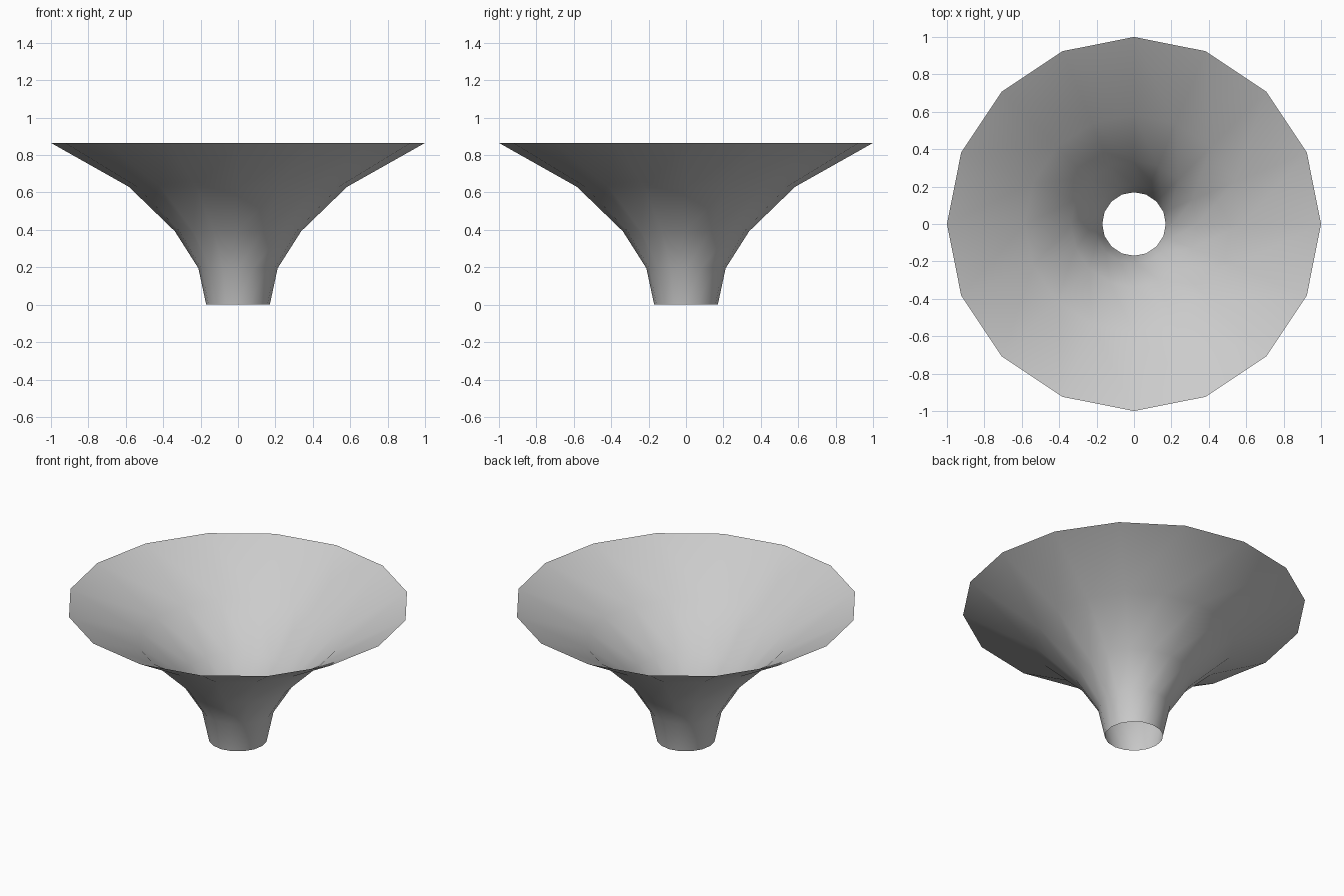
import bpy, bmesh, math

cube = bpy.data.objects.get("Cube")
if cube:
    bpy.data.objects.remove(cube, do_unlink=True)

SIDES = 16
# Flared profile from the narrow neck to the wide rim: (radius, height)
PROFILE = [(0.17, 0), (0.212, 0.195), (0.338, 0.393), (0.583, 0.63), (1.0, 0.865)]

grey = bpy.data.materials.new("light_grey")
grey.use_nodes = True
colour = (0.6, 0.6, 0.6, 1)
grey.diffuse_color = colour
grey.node_tree.nodes["Principled BSDF"].inputs["Base Color"].default_value = colour

# Open thin-walled horn: one ring per profile point, bridged by quads
bm = bmesh.new()
rings = []
for radius, height in PROFILE:
    angles = [math.tau * i / SIDES for i in range(SIDES)]
    rings.append([bm.verts.new((radius * math.cos(a), radius * math.sin(a), height))
                  for a in angles])
for low, high in zip(rings, rings[1:]):
    for i in range(SIDES):
        j = (i + 1) % SIDES
        bm.faces.new((low[i], low[j], high[j], high[i])).smooth = True

mesh = bpy.data.meshes.new("flared_horn")
bm.to_mesh(mesh)
bm.free()
mesh.materials.append(grey)
horn = bpy.data.objects.new("flared_horn", mesh)
bpy.context.collection.objects.link(horn)
